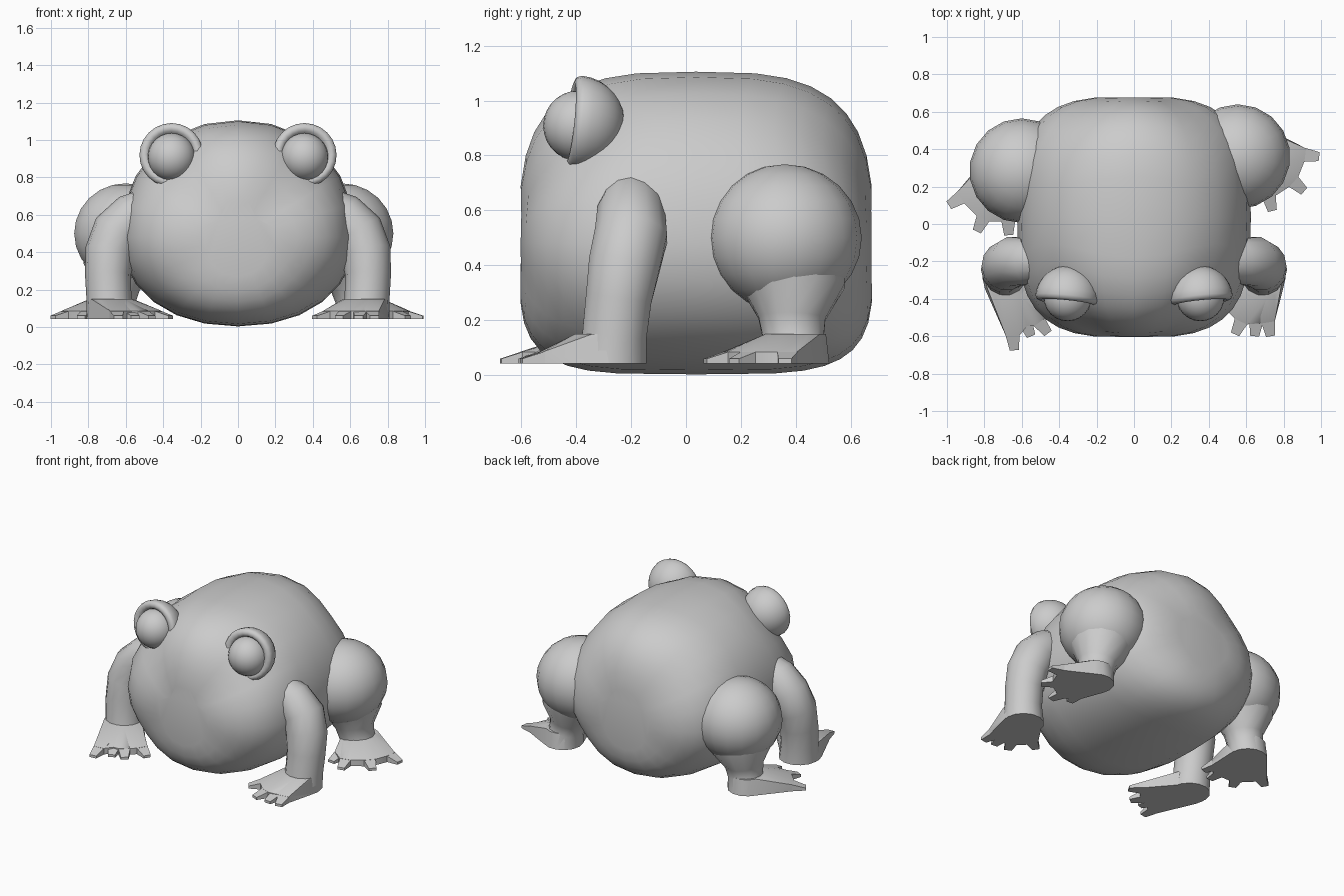
import bpy, bmesh
from math import sin, cos, pi, radians
from mathutils import Vector, Matrix

if "Cube" in bpy.data.objects:
    bpy.data.objects.remove(bpy.data.objects["Cube"])


def finish(bm, name, angle=50):
    bmesh.ops.recalc_face_normals(bm, faces=bm.faces)
    me = bpy.data.meshes.new(name)
    bm.to_mesh(me)
    bm.free()
    ob = bpy.data.objects.new(name, me)
    bpy.context.collection.objects.link(ob)
    bpy.ops.object.select_all(action='DESELECT')
    ob.select_set(True)
    bpy.context.view_layer.objects.active = ob
    bpy.ops.object.shade_smooth_by_angle(angle=radians(angle))
    return ob


def spow(v, e):
    return (1 if v >= 0 else -1) * abs(v) ** e


def bridge(bm, rings):
    n = len(rings[0])
    for a, b in zip(rings, rings[1:]):
        for i in range(n):
            bm.faces.new((a[i], a[(i + 1) % n], b[(i + 1) % n], b[i]))
    bm.faces.new(rings[0])
    bm.faces.new(rings[-1])


def tube(bm, path, radii, n=14):
    pts = [Vector(p) for p in path]
    rings = []
    for i, p in enumerate(pts):
        d = pts[min(i + 1, len(pts) - 1)] - pts[max(i - 1, 0)]
        if i == len(pts) - 1:
            d = Vector((0, 0, -1))
        u = d.cross(Vector((0, 1, 0))).normalized()
        v = d.cross(u).normalized()
        rings.append([bm.verts.new(p + radii[i] * (u * cos(2 * pi * k / n) + v * sin(2 * pi * k / n)))
                      for k in range(n)])
    bridge(bm, rings)


def hull(bm, pts):
    vs = [bm.verts.new(p) for p in pts]
    r = bmesh.ops.convex_hull(bm, input=vs)
    junk = [v for v in r['geom_interior'] if isinstance(v, bmesh.types.BMVert)]
    bmesh.ops.delete(bm, geom=junk, context='VERTS')


# Body: superellipsoid swept along y, boxier from the side than on the diagonals
def make_body():
    bm = bmesh.new()
    seg, rows = 24, 18
    rings = []
    for j in range(1, rows):
        t = pi * j / rows
        ring = []
        for k in range(seg):
            f = 2 * pi * k / seg
            soft = 0.9 if cos(t) < 0 and sin(f) > 0 else 0.6
            n = 3.2 + 1.1 * max(0, -sin(f)) ** 2 - soft * sin(2 * f) ** 2
            rho, y = sin(t) ** (2 / n), spow(cos(t), 2 / n)
            x, z = spow(cos(f), 2 / 2.15) * rho, spow(sin(f), 2 / 2.15) * rho
            ring.append(bm.verts.new((0.625 * x, 0.037 + 0.645 * y,
                                      0.48 + z * (0.625 if z > 0 else 0.477))))
        rings.append(ring)
    bridge(bm, rings)
    finish(bm, "body", 60)


# Eyes: ball in front of a domed lid with a rounded rim
def make_eye(s, side):
    bm = bmesh.new()
    bmesh.ops.create_uvsphere(bm, u_segments=24, v_segments=14, radius=0.128,
                              matrix=Matrix.Translation((s * 0.355, -0.392, 0.908)))
    finish(bm, side + "_eyeball")
    bm = bmesh.new()
    c = Vector((s * 0.357, -0.395, 0.92))
    d = Vector((s * 0.1, -1, 0.1)).normalized()
    u = d.cross(Vector((0, 0, 1))).normalized()
    v = d.cross(u)
    prof = [(0.171 * sin(a * pi / 16), -0.171 * cos(a * pi / 16)) for a in range(1, 9)]
    prof += [(0.164, 0.018), (0.145, 0.026), (0.125, 0.018), (0.11, -0.01)]
    bridge(bm, [[bm.verts.new(c + d * h + r * (u * cos(2 * pi * k / 24) + v * sin(2 * pi * k / 24)))
                 for k in range(24)] for r, h in prof])
    finish(bm, side + "_eyelid")


# Foot: webbed wedge from the ankle plus short blunt toes, flat on the sole
def make_foot(name, ankle, r, tips):
    bm = bmesh.new()
    a = Vector((*ankle, 0))
    base = 0.043
    ring = []
    for k in range(14):
        d = Vector((cos(2 * pi * k / 14), sin(2 * pi * k / 14), 0))
        ring += [a + d * r + Vector((0, 0, base)), a + d * r * 0.9 + Vector((0, 0, 0.15))]
    webs, toes = [], []
    for t in tips:
        tip = Vector((*t, 0))
        d = (tip - a).normalized()
        n = Vector((-d.y, d.x, 0))
        root = tip - d * 0.075
        webs.append([root + n * w + Vector((0, 0, z)) for w in (-0.035, 0.035) for z in (base, 0.085)])
        toes.append([p + n * w + Vector((0, 0, z)) for p, w0, h in
                     ((root - d * 0.05, 0.045, 0.1), (tip, 0.024, 0.06))
                     for w in (-w0, w0) for z in (base, h)])
    for w0, w1 in zip(webs, webs[1:]):
        hull(bm, ring + w0 + w1)
    for t in toes:
        hull(bm, t)
    finish(bm, name, 40)


# Front legs
def make_front_leg(s, side, tips):
    bm = bmesh.new()
    path = [(0.46, -0.2, 0.65), (0.56, -0.2, 0.595), (0.645, -0.2, 0.51), (0.685, -0.225, 0.40),
            (0.695, -0.245, 0.28), (0.69, -0.26, 0.15), (0.68, -0.27, 0.043)]
    tube(bm, [(s * x, y, z) for x, y, z in path], [0.10, 0.125, 0.135, 0.133, 0.123, 0.12, 0.13])
    finish(bm, side + "_front_leg")
    make_foot(side + "_front_foot", (s * 0.68, -0.29), 0.13, tips)


# Rear legs: bulging thigh tapering into a short shank
def make_rear_leg(s, side, thigh, ankle, tips):
    bm = bmesh.new()
    bmesh.ops.create_uvsphere(bm, u_segments=18, v_segments=12, radius=1,
                              matrix=Matrix.Translation(thigh) @ Matrix.Diagonal((0.28, 0.28, 0.268, 1)))
    c, a = Vector(thigh), Vector((*ankle, 0.043))
    path = [c.lerp(a, 0.12), c.lerp(a, 0.42) + Vector((s * 0.01, 0.02, 0)),
            c.lerp(a, 0.64), c.lerp(a, 0.8), a]
    tube(bm, path, [0.22, 0.185, 0.125, 0.113, 0.125])
    finish(bm, side + "_rear_leg")
    make_foot(side + "_rear_foot", ankle, 0.125, tips)


make_body()
for s, side in ((1, "right"), (-1, "left")):
    make_eye(s, side)
make_front_leg(1, "right", [(0.73, -0.60), (0.645, -0.60), (0.54, -0.59), (0.41, -0.47)])
make_front_leg(-1, "left", [(-0.64, -0.675), (-0.55, -0.60), (-0.46, -0.585), (-0.36, -0.48)])
make_rear_leg(1, "right", (0.555, 0.36, 0.50), (0.66, 0.40),
              [(0.99, 0.36), (0.91, 0.175), (0.74, 0.07), (0.63, 0.12)])
make_rear_leg(-1, "left", (-0.60, 0.285, 0.50), (-0.68, 0.30),
              [(-0.99, 0.10), (-0.84, -0.04), (-0.67, -0.06), (-0.57, 0.0)])
